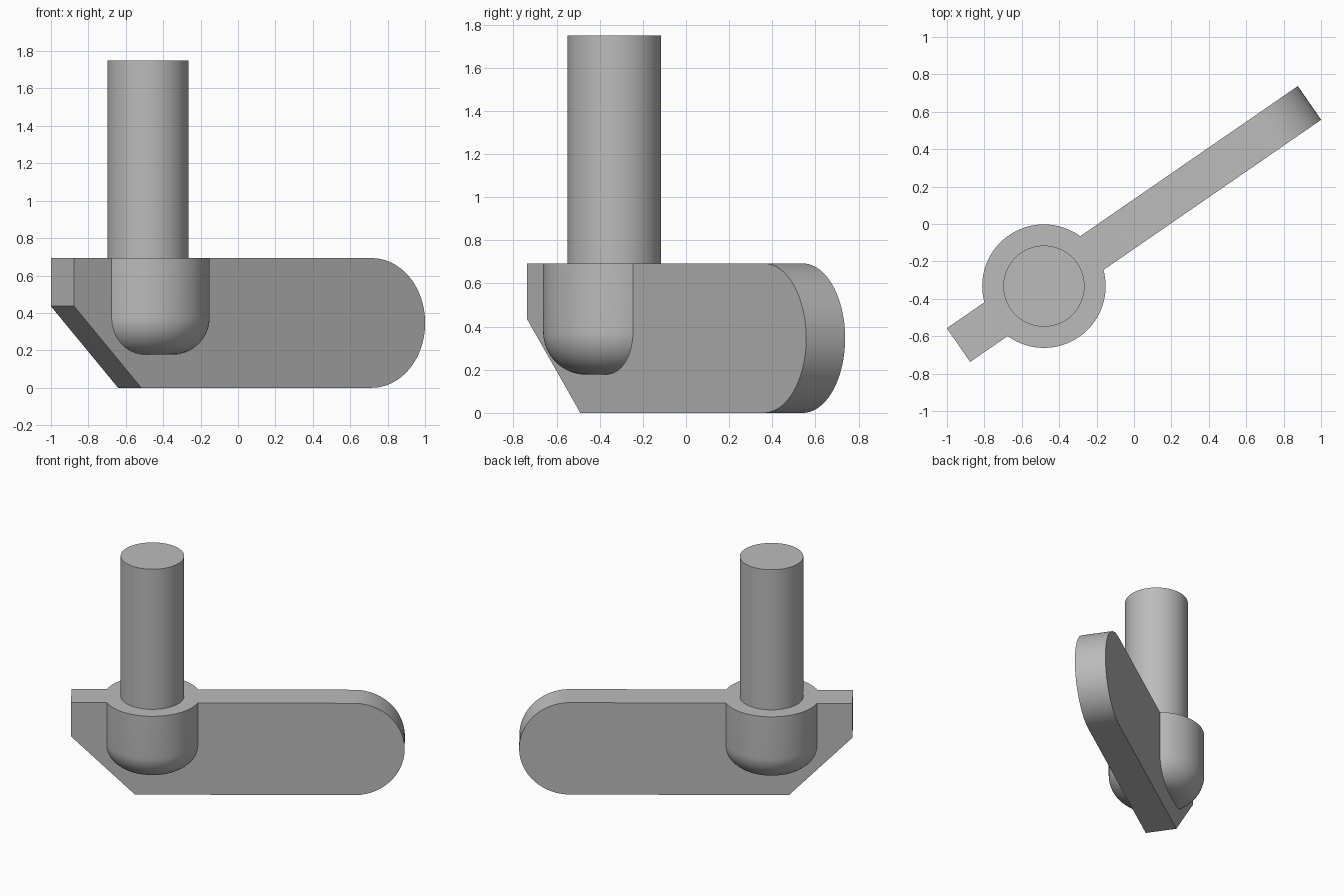
import bpy, bmesh
from math import sin, cos, pi, radians
from mathutils import Matrix

cube = bpy.data.objects.get("Cube")
if cube:
    bpy.data.objects.remove(cube, do_unlink=True)

ANGLE = radians(34.6)            # direction of the plate in plan
HALF_LEN, THICK, HEIGHT = 1.14, 0.219, 0.693
PIN_U, PIN_R, PIN_TOP = -0.585, 0.217, 1.75
COLLAR_R, COLLAR_Z, FILLET = 0.33, 0.177, 0.2

steel = bpy.data.materials.new("plain grey")
steel.use_nodes = True
grey = (0.5, 0.5, 0.5, 1)
steel.diffuse_color = grey
steel.node_tree.nodes["Principled BSDF"].inputs["Base Color"].default_value = grey


def make_object(name, bm):
    bmesh.ops.recalc_face_normals(bm, faces=bm.faces)
    bm.transform(Matrix.Rotation(ANGLE, 4, 'Z'))
    mesh = bpy.data.meshes.new(name)
    bm.to_mesh(mesh)
    bm.free()
    mesh.materials.append(steel)
    obj = bpy.data.objects.new(name, mesh)
    bpy.context.collection.objects.link(obj)
    return obj


def arc(cx, cz, r, start, end, steps):
    angles = [start + (end - start) * i / steps for i in range(steps + 1)]
    return [(cx + r * cos(a), cz + r * sin(a)) for a in angles]


def extruded(name, outline, thick):
    bm = bmesh.new()
    face = bm.faces.new([bm.verts.new((u, -thick / 2, z)) for u, z in outline])
    new = bmesh.ops.extrude_face_region(bm, geom=[face])["geom"]
    moved = [v for v in new if isinstance(v, bmesh.types.BMVert)]
    bmesh.ops.translate(bm, verts=moved, vec=(0, thick, 0))
    return make_object(name, bm)


def lathed(name, profile, u, steps=96):
    bm = bmesh.new()
    verts = [bm.verts.new((u + r, 0, z)) for r, z in profile]
    edges = [bm.edges.new(pair) for pair in zip(verts, verts[1:])]
    bmesh.ops.spin(bm, geom=verts + edges, cent=(u, 0, 0), axis=(0, 0, 1),
                   angle=2 * pi, steps=steps, use_merge=True)
    bmesh.ops.remove_doubles(bm, verts=bm.verts, dist=1e-5)
    return make_object(name, bm)


# Plate: round at one end, lower corner cut off at the other
r = HEIGHT / 2
chamfer = 0.436
plate = extruded("plate", [(-HALF_LEN, HEIGHT), (-HALF_LEN, chamfer),
                           (-HALF_LEN + chamfer, 0)]
                 + arc(HALF_LEN - r, r, r, -pi / 2, pi / 2, 48), THICK)

# Pin with a round-bottomed collar, turned as one piece
profile = [(0, COLLAR_Z)]
profile += arc(COLLAR_R - FILLET, COLLAR_Z + FILLET, FILLET, -pi / 2, 0, 16)
profile += [(COLLAR_R, HEIGHT), (PIN_R, HEIGHT), (PIN_R, PIN_TOP), (0, PIN_TOP)]
pin = lathed("pin_and_collar", profile, PIN_U)

# Join the pin to the plate
union = plate.modifiers.new("join pin", 'BOOLEAN')
union.operation = 'UNION'
union.solver = 'EXACT'
union.object = pin
bpy.context.view_layer.objects.active = plate
plate.select_set(True)
bpy.ops.object.modifier_apply(modifier=union.name)
bpy.data.objects.remove(pin, do_unlink=True)
plate.name = "hinge_pin_bracket"
bpy.ops.object.shade_smooth_by_angle(angle=radians(30))
